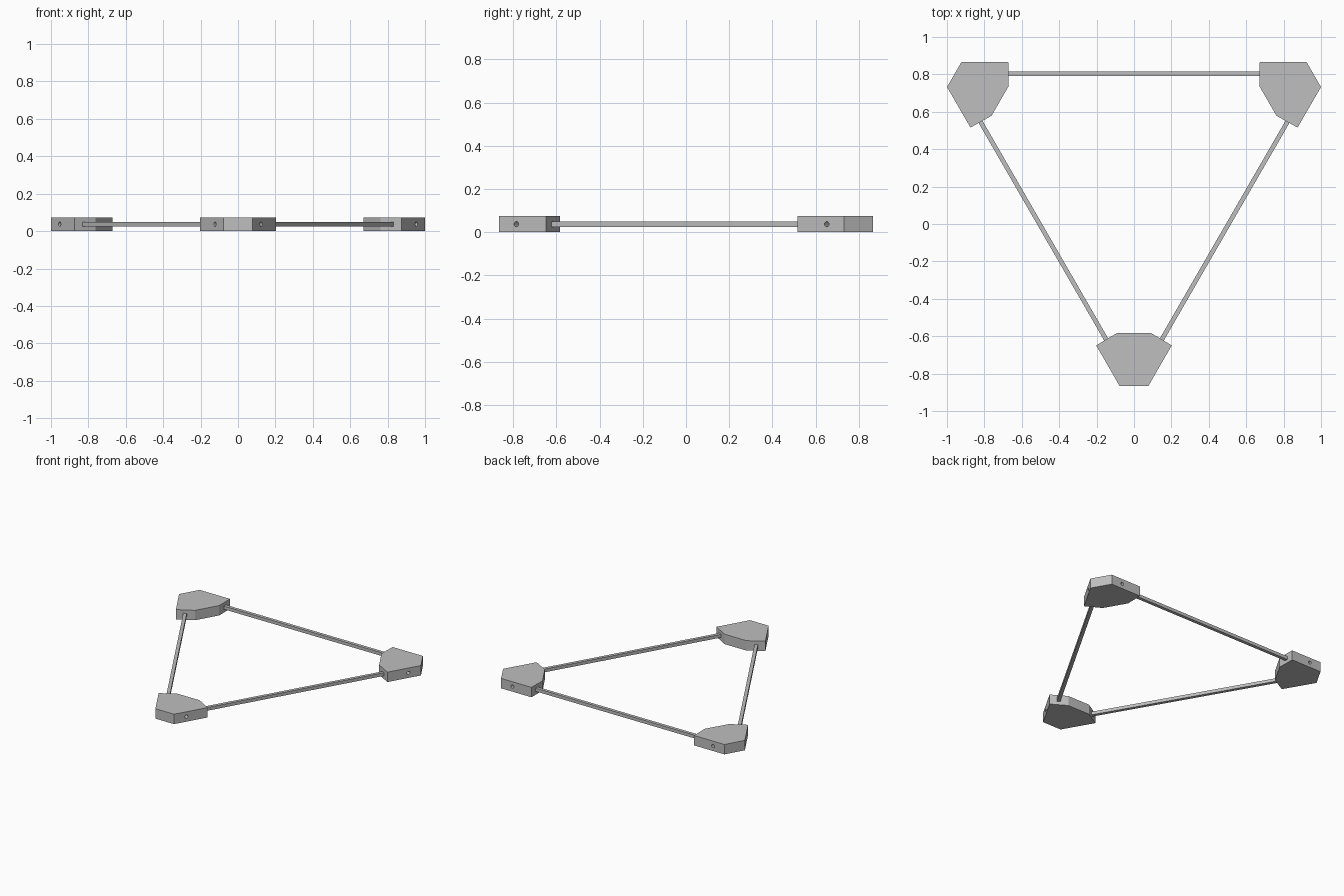
import bpy, bmesh
from math import radians, sin, cos
from mathutils import Matrix, Vector

cube = bpy.data.objects.get("Cube")
if cube:
    bpy.data.objects.remove(cube, do_unlink=True)

CENTRE_Y = 0.244      # triangle centroid
HEIGHT = 0.074        # block thickness
MID = HEIGHT / 2
ROD = 0.024           # rod side
SIDE = 0.622          # centroid to outer edge of the frame
ROD_INSET = 0.0625    # outer edge to rod axis

grey = bpy.data.materials.new("light_grey")
grey.use_nodes = True
grey.diffuse_color = (0.52, 0.52, 0.52, 1)
grey.node_tree.nodes["Principled BSDF"].inputs["Base Color"].default_value = grey.diffuse_color


def make_object(name, bm):
    bmesh.ops.recalc_face_normals(bm, faces=bm.faces)
    mesh = bpy.data.meshes.new(name)
    bm.to_mesh(mesh)
    bm.free()
    mesh.materials.append(grey)
    obj = bpy.data.objects.new(name, mesh)
    bpy.context.collection.objects.link(obj)
    return obj


def place(obj, turn):
    obj.matrix_world = Matrix.Translation((0, CENTRE_Y, 0)) @ Matrix.Rotation(radians(turn), 4, 'Z')


# Corner block: half outline mirrored and extruded, relative to the centroid
half = [(0.077, -1.11), (0.202, -0.893), (0.091, -0.827)]
outline = half + [(-x, y) for x, y in reversed(half)]
bm = bmesh.new()
base = bm.faces.new([bm.verts.new((x, y, 0)) for x, y in outline])
top = bmesh.ops.extrude_face_region(bm, geom=[base])
bmesh.ops.translate(bm, vec=(0, 0, HEIGHT),
                    verts=[g for g in top["geom"] if isinstance(g, bmesh.types.BMVert)])
block = make_object("front_corner_block", bm)

# Screw holes in the two outer long faces, reaching the rod
bm = bmesh.new()
for side in (-1, 1):
    normal = Vector((side * cos(radians(30)), -sin(radians(30)), 0))
    spot = Vector((side * 0.1235, -1.0295, MID))
    turn = normal.to_track_quat('Z', 'Y').to_matrix().to_4x4()
    bmesh.ops.create_cone(bm, cap_ends=True, segments=24, radius1=0.012, radius2=0.012,
                          depth=0.1, matrix=Matrix.Translation(spot) @ turn)
cutter = make_object("screw_hole_cutter", bm)
cutter.hide_render = True
cut = block.modifiers.new("screw_holes", 'BOOLEAN')
cut.operation = 'DIFFERENCE'
cut.solver = 'EXACT'
cut.object = cutter
bpy.context.view_layer.update()
drilled = bpy.data.meshes.new_from_object(block.evaluated_get(bpy.context.evaluated_depsgraph_get()))
block.modifiers.clear()
block.data = drilled
bpy.data.objects.remove(cutter, do_unlink=True)

# Square rod running along the back edge, ends buried in the blocks
bm = bmesh.new()
bmesh.ops.create_cube(bm, size=1, matrix=Matrix.Translation((0, SIDE - ROD_INSET, MID))
                      @ Matrix.Diagonal((1.7, ROD, ROD, 1)))
rod = make_object("back_rod", bm)

# Repeat blocks and rods around the triangle
place(block, 0)
place(rod, 0)
for source, names in ((block, ("back_left_corner_block", "back_right_corner_block")),
                      (rod, ("right_rod", "left_rod"))):
    for name, turn in zip(names, (120, 240)):
        copy = source.copy()
        copy.name = name
        bpy.context.collection.objects.link(copy)
        place(copy, turn)
